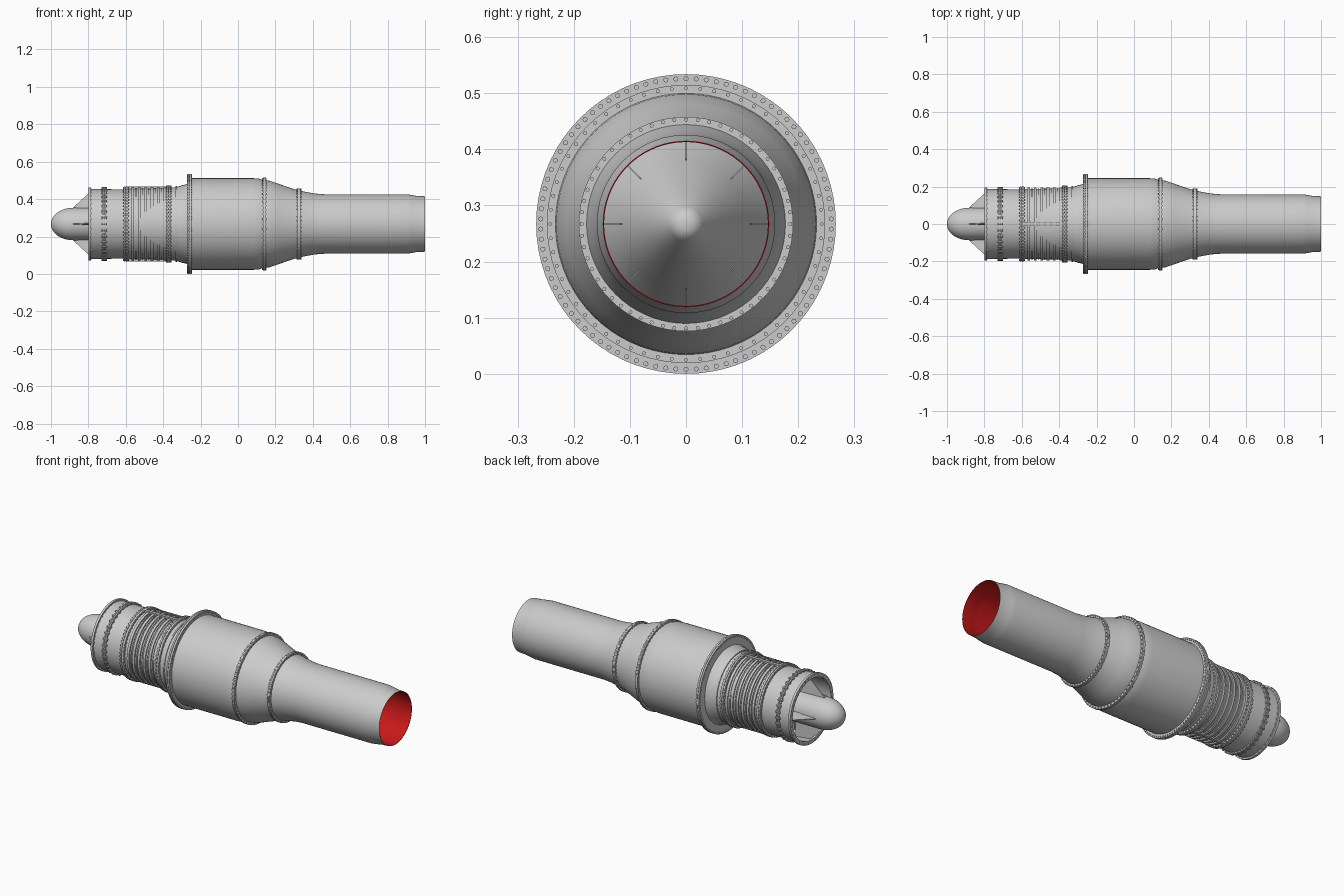
import bpy, bmesh, math
from mathutils import Matrix, Vector

if "Cube" in bpy.data.objects:
    bpy.data.objects.remove(bpy.data.objects["Cube"])

CZ = 0.267      # height of the engine axis
SEG = 72


def finish(bm, name, mat=None, recalc=True, smooth=False):
    if recalc:
        bmesh.ops.recalc_face_normals(bm, faces=bm.faces)
    me = bpy.data.meshes.new(name)
    bm.to_mesh(me)
    bm.free()
    ob = bpy.data.objects.new(name, me)
    ob.location.z = CZ
    bpy.context.collection.objects.link(ob)
    if mat:
        me.materials.append(mat)
    if smooth:
        bpy.context.view_layer.objects.active = ob
        ob.select_set(True)
        bpy.ops.object.shade_smooth_by_angle(angle=math.radians(30))
        ob.select_set(False)
    return ob


def lathe(name, profile, closed=False, mat=None, smooth=True):
    """Spin (x, radius) points round the engine axis."""
    bm = bmesh.new()
    rings = []
    for x, r in profile:
        if r < 1e-5:
            rings.append([bm.verts.new((x, 0, 0))] * SEG)
        else:
            rings.append([bm.verts.new((x, r * math.cos(2 * math.pi * i / SEG),
                                        r * math.sin(2 * math.pi * i / SEG))) for i in range(SEG)])
    pairs = list(zip(rings, rings[1:]))
    if closed:
        pairs.append((rings[-1], rings[0]))
    for a, b in pairs:
        for i in range(SEG):
            j = (i + 1) % SEG
            vs = list(dict.fromkeys((a[i], a[j], b[j], b[i])))
            bm.faces.new(vs)
    return finish(bm, name, mat, smooth=smooth)


def band(name, x0, x1, r0, r1):
    return lathe(name, [(x0, r0), (x0, r1), (x1, r1), (x1, r0)], closed=True)


def bolt_ring(name, x, r, count, size, length):
    """Hex bolts running through a flange along the axis."""
    bm = bmesh.new()
    for i in range(count):
        m = (Matrix.Rotation(2 * math.pi * i / count, 4, 'X') @ Matrix.Translation((x, 0, r))
             @ Matrix.Rotation(math.pi / 2, 4, 'Y'))
        bmesh.ops.create_cone(bm, cap_ends=True, segments=8, radius1=size, radius2=size,
                              depth=length, matrix=m)
    return finish(bm, name)


def fins(name, outline, count, thick, lead=1.0, twist=0.0, start=0.0):
    """Radial plates from an (x, r) outline; the first two points take lead * thickness."""
    bm = bmesh.new()
    for k in range(count):
        rot = Matrix.Rotation(start + 2 * math.pi * k / count, 4, 'X')
        sides = []
        for s in (-0.5, 0.5):
            ring = []
            for n, (x, r) in enumerate(outline):
                t = thick * (lead if n < 2 else 1)
                shift = twist * (0.5 if n < 2 else -0.5)
                ring.append(bm.verts.new(rot @ Vector((x, s * t + shift, r))))
            sides.append(ring)
        a, b = sides
        bm.faces.new(a)
        bm.faces.new(b[::-1])
        for i in range(len(a)):
            j = (i + 1) % len(a)
            bm.faces.new((a[i], b[i], b[j], a[j]))
    return finish(bm, name)


red = bpy.data.materials.new("exhaust_red")
red.diffuse_color = (0.6, 0.01, 0.01, 1)
red.use_nodes = True
red.node_tree.nodes["Principled BSDF"].inputs["Base Color"].default_value = red.diffuse_color

# Nose bullet and inner hub
nose = [(-0.88 - 0.12 * math.cos(t), 0.087 * math.sin(t)) for t in
        [math.pi / 2 * i / 12 for i in range(13)]]
lathe("nose_bullet", nose + [(-0.79, 0.087), (-0.66, 0.087), (-0.58, 0.11)])

# Inlet struts and compressor front
fins("inlet_struts", [(-0.89, 0.08), (-0.79, 0.172), (-0.70, 0.177), (-0.70, 0.08)], 4, 0.018, 0.2)
fins("inlet_vanes", [(-0.66, 0.085), (-0.66, 0.178), (-0.62, 0.178), (-0.62, 0.085)], 30, 0.003, 1, 0.02)
band("compressor_face", -0.60, -0.59, 0.08, 0.18)

# Inlet casing
lathe("inlet_casing", [(-0.79, 0.187), (-0.60, 0.185), (-0.60, 0.178), (-0.79, 0.176)], closed=True)
# Compressor casing with stage ribs and split-line rails
lathe("compressor_casing", [(-0.60, 0.187), (-0.38, 0.190), (-0.36, 0.194), (-0.33, 0.197),
                            (-0.30, 0.207), (-0.275, 0.212), (-0.265, 0.22)])
for i in range(6):
    x = -0.56 + i * 0.034
    band(f"stage_rib_{i + 1}", x - 0.009, x + 0.005, 0.185, 0.196)
    band(f"stage_lip_{i + 1}", x + 0.013, x + 0.016, 0.185, 0.193)
fins("split_rails", [(-0.60, 0.18), (-0.60, 0.2), (-0.38, 0.2), (-0.38, 0.18)], 2, 0.016)

# Combustor body
lathe("combustor_casing", [(-0.25, 0.235), (-0.25, 0.245), (0.08, 0.245), (0.115, 0.242), (0.135, 0.236)])
# Turbine cone
lathe("turbine_casing", [(0.135, 0.234), (0.17, 0.231), (0.22, 0.214), (0.30, 0.186), (0.33, 0.180)])
# Tail pipe and nozzle lip
lathe("tail_pipe", [(0.33, 0.178), (0.37, 0.170), (0.41, 0.163), (0.46, 0.159), (0.90, 0.159),
                    (0.93, 0.155), (0.955, 0.150), (1.0, 0.148)])
lathe("tail_pipe_liner", [(0.33, 0.175), (0.37, 0.167), (0.41, 0.160), (0.46, 0.156), (0.90, 0.156),
                          (0.93, 0.152), (0.955, 0.1475), (1.0, 0.146), (1.0, 0.148)], mat=red)

# Exhaust cone and its struts
lathe("exhaust_cone", [(0.30, 0.176), (0.34, 0.150), (0.42, 0.113), (0.52, 0.065), (0.59, 0.03),
                       (0.60, 0.023), (0.606, 0.012), (0.607, 0)])
fins("exhaust_struts", [(0.38, 0.1), (0.38, 0.166), (0.42, 0.160), (0.42, 0.1)], 8, 0.002)

# Flanges: name, x start, x end, inner radius, outer radius
for n, x0, x1, r0, r1 in [
        ("inlet_flange", -0.798, -0.785, 0.174, 0.196),
        ("frame_flange_front", -0.724, -0.717, 0.18, 0.194),
        ("frame_flange_rear", -0.714, -0.707, 0.18, 0.194),
        ("compressor_flange_front", -0.610, -0.602, 0.176, 0.200),
        ("compressor_flange_rear", -0.599, -0.588, 0.18, 0.200),
        ("diffuser_flange_front", -0.381, -0.373, 0.185, 0.207),
        ("diffuser_flange_rear", -0.370, -0.360, 0.185, 0.207),
        ("diffuser_lip", -0.335, -0.327, 0.19, 0.202),
        ("main_flange_front", -0.270, -0.261, 0.208, 0.267),
        ("main_flange_rear", -0.259, -0.249, 0.208, 0.267),
        ("turbine_flange_front", 0.134, 0.141, 0.225, 0.248),
        ("turbine_flange_rear", 0.142, 0.149, 0.225, 0.248),
        ("pipe_flange_front", 0.318, 0.325, 0.172, 0.191),
        ("pipe_flange_rear", 0.326, 0.334, 0.172, 0.191)]:
    band(n, x0, x1, r0, r1)

# Bolt circles: name, x, radius, count, bolt radius, length
for n, x, r, c, s, l in [
        ("inlet_bolts", -0.791, 0.187, 40, 0.004, 0.018),
        ("frame_bolts", -0.7155, 0.191, 36, 0.006, 0.028),
        ("compressor_bolts", -0.599, 0.195, 60, 0.004, 0.034),
        ("diffuser_bolts", -0.3705, 0.202, 60, 0.004, 0.03),
        ("main_bolts", -0.2595, 0.259, 90, 0.0045, 0.028),
        ("turbine_bolts", 0.1415, 0.242, 60, 0.0035, 0.024),
        ("pipe_bolts", 0.326, 0.186, 56, 0.0035, 0.025)]:
    bolt_ring(n, x, r, c, s, l)
